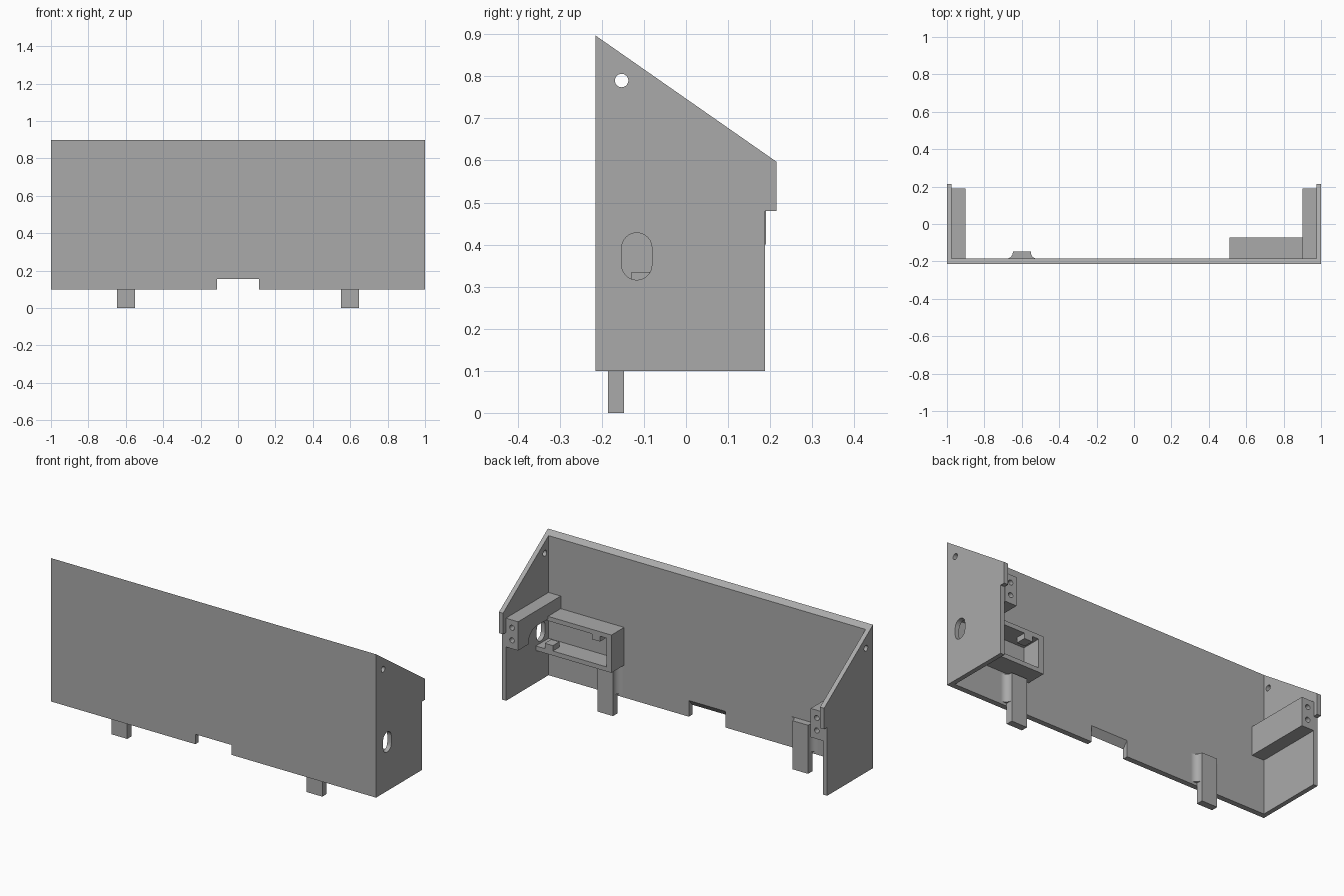
import bpy, bmesh, math
from mathutils import Vector

if "Cube" in bpy.data.objects:
    bpy.data.objects.remove(bpy.data.objects["Cube"], do_unlink=True)

grey = bpy.data.materials.new("plain grey")
grey.use_nodes = True
grey.diffuse_color = (0.4, 0.4, 0.4, 1)
grey.node_tree.nodes["Principled BSDF"].inputs["Base Color"].default_value = (0.4, 0.4, 0.4, 1)


def prism(name, axis, points, start, end):
    """Extrude a 2D outline along an axis; the outline uses the other two axes in order."""
    def place(p, t):
        return {"x": (t, *p), "y": (p[0], t, p[1]), "z": (*p, t)}[axis]
    bm = bmesh.new()
    face = bm.faces.new([bm.verts.new(place(p, start)) for p in points])
    out = bmesh.ops.extrude_face_region(bm, geom=[face])
    verts = [v for v in out["geom"] if isinstance(v, bmesh.types.BMVert)]
    bmesh.ops.translate(bm, verts=verts, vec=Vector(place((0, 0), end - start)))
    bmesh.ops.recalc_face_normals(bm, faces=bm.faces)
    mesh = bpy.data.meshes.new(name)
    bm.to_mesh(mesh)
    bm.free()
    mesh.materials.append(grey)
    obj = bpy.data.objects.new(name, mesh)
    bpy.context.collection.objects.link(obj)
    return obj


def box(name, x, y, z):
    return prism(name, "z", [(x[0], y[0]), (x[1], y[0]), (x[1], y[1]), (x[0], y[1])], *z)


def arc(cx, cy, r, start, end, steps=12):
    angles = [math.radians(start + (end - start) * i / steps) for i in range(steps + 1)]
    return [(cx + r * math.cos(a), cy + r * math.sin(a)) for a in angles]


def circle(cx, cy, r):
    return arc(cx, cy, r, 0, 360, 24)[:-1]


def cut(obj, cutter):
    mod = obj.modifiers.new("cut", "BOOLEAN")
    mod.operation = "DIFFERENCE"
    mod.solver = "EXACT"
    mod.object = cutter
    bpy.context.view_layer.objects.active = obj
    bpy.ops.object.modifier_apply(modifier=mod.name)
    bpy.data.objects.remove(cutter, do_unlink=True)


def smooth(obj):
    bpy.ops.object.select_all(action="DESELECT")
    obj.select_set(True)
    bpy.context.view_layer.objects.active = obj
    bpy.ops.object.shade_smooth_by_angle(angle=math.radians(30))


FRONT, INNER, WALL = -0.215, -0.185, 0.975

# Housing: front panel and two side walls, hollowed from one sloped profile
housing = prism("housing", "x", [(FRONT, 0.1), (0.188, 0.1), (0.188, 0.48), (0.215, 0.48),
                                 (0.215, 0.597), (FRONT, 0.897)], -1, 1)
cut(housing, box("cavity", (-WALL, WALL), (INNER, 0.5), (-0.2, 1.2)))

# Notch in the lower edge, bevelled towards the inside
cut(housing, prism("notch", "x", [(-0.3, 0.05), (-0.1, 0.05), (-0.1, 0.19), (INNER, 0.19),
                                  (FRONT, 0.155), (-0.3, 0.155)], -0.112, 0.112))

# Round holes in both walls, long slot in the left wall
cut(housing, prism("wall_hole", "x", circle(-0.153, 0.79, 0.016), -1.2, 1.2))
slot = arc(-0.117, 0.392, 0.036, 0, 180) + arc(-0.117, 0.352, 0.036, 180, 360)
cut(housing, prism("slot", "x", slot, 0.9, 1.2))
smooth(housing)

# Mounting bars along the walls; the left one is arched to clear the slot
plain = [(INNER, 0.4), (0.19, 0.4), (0.19, 0.56), (INNER, 0.56)]
arched = ([(INNER, 0.56), (INNER, 0.475)] + arc(0.025, 0.4, 0.075, 90, 0)
          + [(0.19, 0.4), (0.19, 0.56)])
for name, side, outline in (("right_bar", -1, plain), ("left_bar", 1, arched)):
    bar = prism(name, "x", outline, side * 0.9, side * WALL)
    for z in (0.447, 0.517):
        cut(bar, prism("screw_hole", "y", circle(side * 0.9375, z, 0.014), 0.1, 0.3))
    smooth(bar)

# Legs with concave fillets blending into the panel
for name, x in (("right_leg", -0.6), ("left_leg", 0.6)):
    box(name, (x - 0.048, x + 0.048), (INNER, -0.147), (0, 0.27))
    r = 0.034
    for side in (-1, 1):
        edge = x + side * 0.048
        curve = arc(edge + side * r, INNER + r, r, 270, 180 if side > 0 else 360, 8)
        smooth(prism(name + "_fillet", "z", [(edge, INNER)] + curve, 0.115, 0.27))

# Open compartment against the left wall
DEPTH = (INNER, -0.073)
box("compartment_top", (0.51, WALL), DEPTH, (0.465, 0.49))
box("compartment_floor", (0.51, WALL), DEPTH, (0.28, 0.305))
box("compartment_side", (0.51, 0.54), DEPTH, (0.305, 0.465))
box("lower_catch", (0.87, 0.92), (-0.13, -0.073), (0.305, 0.335))
box("upper_catch", (0.58, 0.63), (-0.13, -0.073), (0.435, 0.465))
